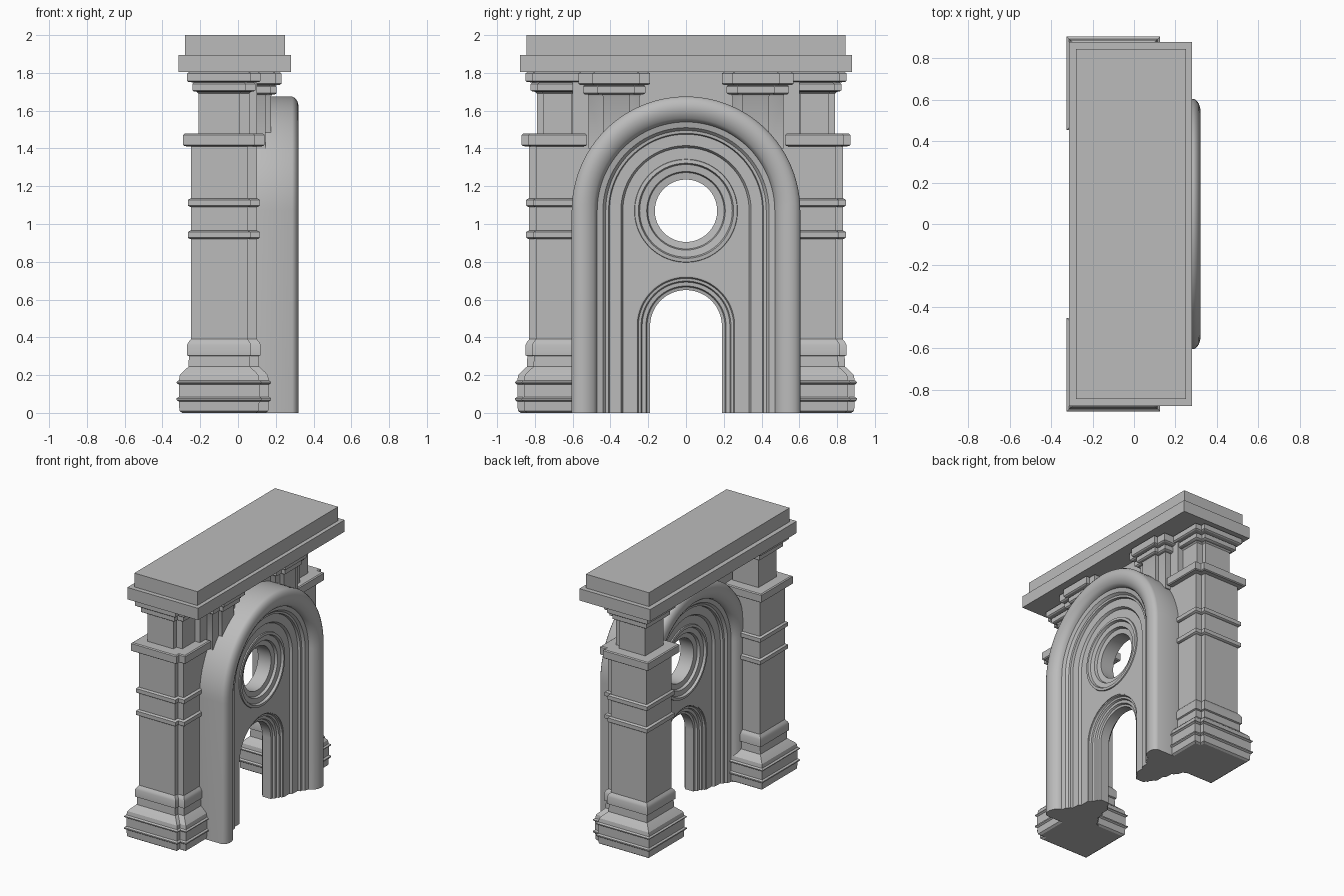
import bpy, bmesh
from math import sin, cos, pi, radians
from mathutils import Matrix

cube = bpy.data.objects.get("Cube")
if cube:
    bpy.data.objects.remove(cube, do_unlink=True)

stone = bpy.data.materials.new("grey_stone")
stone.use_nodes = True
GREY = (0.5, 0.5, 0.5, 1)
stone.diffuse_color = GREY
stone.node_tree.nodes["Principled BSDF"].inputs["Base Color"].default_value = GREY

MID = 0.107     # depth of the arch centre plane
SPRING = 1.07   # height where the large arch starts to curve
SEG = 48


def add_object(name, mesh):
    mesh.materials.clear()
    mesh.materials.append(stone)
    obj = bpy.data.objects.new(name, mesh)
    bpy.context.collection.objects.link(obj)
    bpy.ops.object.select_all(action='DESELECT')
    obj.select_set(True)
    bpy.context.view_layer.objects.active = obj
    bpy.ops.object.shade_smooth_by_angle(angle=radians(30))
    return obj


def skin(name, rings, closed=False):
    """Join a row of equal rings of points with faces."""
    bm = bmesh.new()
    rows = [[bm.verts.new(p) for p in ring] for ring in rings]
    n = len(rows[0])
    pairs = list(zip(rows, rows[1:]))
    if closed:
        pairs.append((rows[-1], rows[0]))
    else:
        bm.faces.new(rows[0])
        bm.faces.new(rows[-1])
    for a, b in pairs:
        for i in range(n):
            j = (i + 1) % n
            bm.faces.new((a[i], a[j], b[j], b[i]))
    bmesh.ops.recalc_face_normals(bm, faces=bm.faces)
    mesh = bpy.data.meshes.new(name)
    bm.to_mesh(mesh)
    bm.free()
    return add_object(name, mesh)


def arc(r, z, start=0.0, end=pi, steps=SEG):
    return [(r * cos(start + (end - start) * i / steps),
             z + r * sin(start + (end - start) * i / steps)) for i in range(steps + 1)]


def moulding(name, half, z, full_circle=False):
    """Sweep a (radius, depth) profile, mirrored in depth, along an arch or circle."""
    profile = half + [(r, -d) for r, d in reversed(half)]
    end = 2 * pi if full_circle else pi
    steps = SEG * 2 if full_circle else SEG
    path = [(cos(end * i / steps), z, sin(end * i / steps)) for i in range(steps + 1)]
    if full_circle:
        path.pop()
    else:
        path = [(1, 0, 0)] + path + [(-1, 0, 0)]
    rings = [[(MID + d, r * c, base + r * s) for r, d in profile] for c, base, s in path]
    return skin(name, rings, full_circle)


def plate(name, outlines, x0, x1):
    """Flat wall from (y, z) outlines, later outlines being holes."""
    curve = bpy.data.curves.new(name, 'CURVE')
    curve.dimensions = '2D'
    curve.fill_mode = 'BOTH'
    curve.extrude = (x1 - x0) / 2
    for pts in outlines:
        spline = curve.splines.new('POLY')
        spline.points.add(len(pts) - 1)
        for point, (y, z) in zip(spline.points, pts):
            point.co = (y, z, 0, 1)
        spline.use_cyclic_u = True
    temp = bpy.data.objects.new(name + "_curve", curve)
    bpy.context.collection.objects.link(temp)
    deps = bpy.context.evaluated_depsgraph_get()
    mesh = bpy.data.meshes.new_from_object(temp.evaluated_get(deps))
    bpy.data.objects.remove(temp, do_unlink=True)
    mesh.transform(Matrix(((0, 0, 1, (x0 + x1) / 2), (1, 0, 0, 0), (0, 1, 0, 0), (0, 0, 0, 1))))
    return add_object(name, mesh)


def stepped_post(name, side, body, strip, layers):
    """Post with a narrower strip on its face; layers are (height, outward offset)."""
    x0, x1, y0, y1 = body
    sx, s0, s1 = strip
    rings = []
    for z, d in layers:
        plan = [(x0 - d, y0 - d), (x1 + d, y0 - d), (x1 + d, s0 - d), (sx + d, s0 - d),
                (sx + d, s1 + d), (x1 + d, s1 + d), (x1 + d, y1 + d), (x0 - d, y1 + d)]
        rings.append([(x, side * y, z) for x, y in plan])
    return skin(name, rings)


def band(z0, z1, d, base=0.0, soft=0.008):
    """Soft-edged collar around a post."""
    return [(z0, base), (z0 + 0.002, d - soft), (z0 + soft, d),
            (z1 - soft, d), (z1 - 0.002, d - soft), (z1, base)]


# Pillars and inner pilasters on both sides
pillar_layers = ([(0, 0.045), (0.01, 0.06)] + band(0.06, 0.085, 0.075, 0.063)
                 + band(0.15, 0.172, 0.075, 0.063)
                 + [(0.2, 0.058), (0.215, 0.045), (0.245, 0.012), (0.3, 0.01),
                    (0.305, 0.02), (0.36, 0.02), (0.375, 0.012), (0.39, 0)]
                 + band(0.92, 0.965, 0.016) + band(1.09, 1.135, 0.016)
                 + band(1.41, 1.48, 0.04)[:-1]
                 + [(1.48, -0.04), (1.69, -0.04)]
                 + band(1.7, 1.75, -0.008, -0.03)[:-1]
                 + band(1.75, 1.805, 0.02, -0.008))
pilaster_layers = ([(1.4, 0), (1.675, 0)] + band(1.685, 1.735, 0.03, 0.005)[:-1]
                   + band(1.735, 1.805, 0.055, 0.03))
for side, word in ((1, "left"), (-1, "right")):
    stepped_post(word + "_pillar", side, (-0.25, 0.05, 0.53, 0.83),
                 (0.1, 0.565, 0.795), pillar_layers)
    stepped_post(word + "_pilaster", side, (0.02, 0.145, 0.245, 0.515),
                 (0.175, 0.3, 0.44), pilaster_layers)

# Large arch with rounded rim and stepped reveal
moulding("arch_rim", [(0.605, 0.18), (0.597, 0.195), (0.58, 0.207), (0.56, 0.213), (0.54, 0.214),
                      (0.515, 0.208), (0.49, 0.194), (0.475, 0.178), (0.47, 0.158),
                      (0.44, 0.15), (0.425, 0.132), (0.41, 0.13), (0.405, 0.112),
                      (0.345, 0.11), (0.335, 0.095), (0.33, 0.08)], SPRING)

# Infill panel with a round window and a doorway
DOOR = 0.46
outer = [(0.35, 0)] + arc(0.35, SPRING) + [(-0.35, 0)]
door_edge = [(-0.265, 0)] + arc(0.265, DOOR, pi, 0) + [(0.265, 0)]
window_edge = arc(0.265, SPRING, 0, 2 * pi, SEG * 2)[:-1]
plate("infill_panel", [outer + door_edge, window_edge], MID - 0.092, MID + 0.092)
moulding("window_frame", [(0.275, 0.085), (0.271, 0.1), (0.252, 0.102), (0.245, 0.084),
                          (0.208, 0.08), (0.202, 0.06), (0.165, 0.055)], SPRING, True)
moulding("door_frame", [(0.27, 0.088), (0.258, 0.086), (0.252, 0.072), (0.238, 0.07),
                        (0.232, 0.056), (0.212, 0.054), (0.206, 0.04), (0.19, 0.036)], DOOR)

# Wall above the arch
plate("spandrel_wall", [[(-0.6, 1.81), (-0.6, SPRING)] + arc(0.52, SPRING, pi, 0)
                        + [(0.6, SPRING), (0.6, 1.81)]], 0.02, 0.1)

# Cornice and top slab
for name, x0, x1, y, z0, z1 in (("cornice", -0.315, 0.28, 0.88, 1.805, 1.895),
                                ("top_slab", -0.28, 0.25, 0.845, 1.89, 2.0)):
    skin(name, [[(x0, -y, z), (x1, -y, z), (x1, y, z), (x0, y, z)] for z in (z0, z1)])
